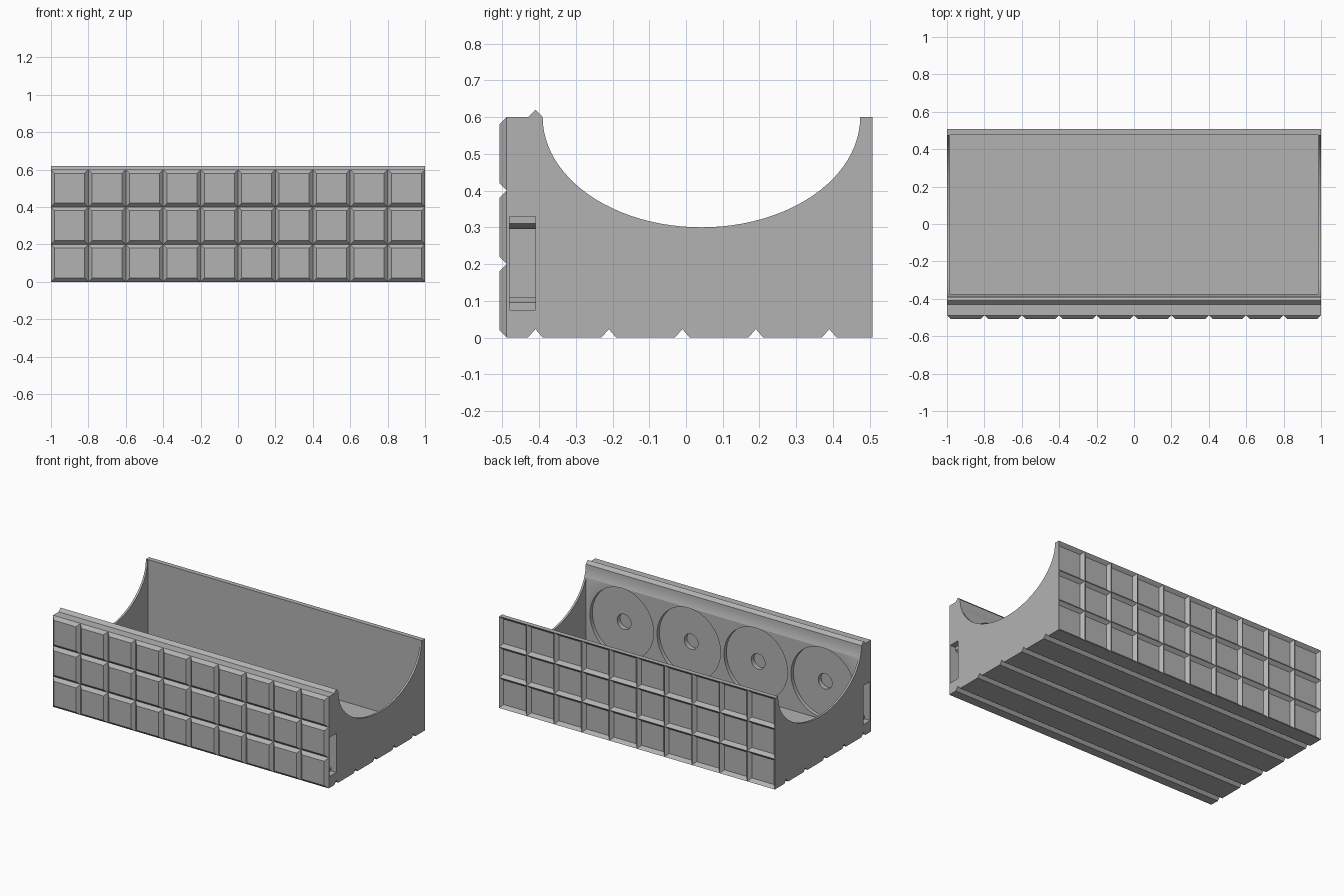
import bpy, bmesh, math
from mathutils import Matrix

cube = bpy.data.objects.get("Cube")
if cube:
    bpy.data.objects.remove(cube, do_unlink=True)

# One flat grey
GREY = (0.45, 0.45, 0.45, 1)
mat = bpy.data.materials.new("plain grey")
mat.use_nodes = True
mat.diffuse_color = GREY
mat.node_tree.nodes["Principled BSDF"].inputs["Base Color"].default_value = GREY

DEPTH = 0.508        # half depth over the tiles
RELIEF = 0.02        # tile height and bevel
HEIGHT = 0.6
PITCH = 0.2


def finish(name, bm):
    bmesh.ops.recalc_face_normals(bm, faces=bm.faces)
    mesh = bpy.data.meshes.new(name)
    bm.to_mesh(mesh)
    bm.free()
    mesh.materials.append(mat)
    ob = bpy.data.objects.new(name, mesh)
    bpy.context.collection.objects.link(ob)
    return ob


def prism(name, outline, place, a, b):
    """Extrude a 2D outline from a to b; place maps (u, v, w) to xyz."""
    bm = bmesh.new()
    face = bm.faces.new([bm.verts.new(place(u, v, a)) for u, v in outline])
    ext = bmesh.ops.extrude_face_region(bm, geom=[face])["geom"]
    shift = [q - p for p, q in zip(place(0, 0, a), place(0, 0, b))]
    bmesh.ops.translate(bm, vec=shift, verts=[g for g in ext if isinstance(g, bmesh.types.BMVert)])
    return finish(name, bm)


def along_x(u, v, w):
    return (w, u, v)


def along_y(u, v, w):
    return (u, w, v)


def ellipse(cu, cv, ru, rv, n):
    return [(cu + ru * math.cos(math.tau * i / n), cv + rv * math.sin(math.tau * i / n)) for i in range(n)]


def cut(body, cutter):
    cutter.hide_render = True
    mod = body.modifiers.new("cut", "BOOLEAN")
    mod.operation = "DIFFERENCE"
    mod.solver = "EXACT"
    mod.object = cutter
    bpy.context.view_layer.objects.active = body
    bpy.ops.object.modifier_apply(modifier=mod.name)
    bpy.data.objects.remove(cutter, do_unlink=True)


# Block body: V grooves underneath, one matching ridge on top
front, back = -0.484, 0.485
outline = [(front, 0)]
for k in range(5):
    y = -0.41 + k * PITCH
    outline += [(y - RELIEF, 0), (y, 0.023), (y + RELIEF, 0)]
outline += [(back, 0), (back, HEIGHT), (-0.39, HEIGHT), (-0.41, 0.62), (-0.43, HEIGHT), (front, HEIGHT)]
body = prism("trough_body", outline, along_x, -1, 1)

# Rounded channel through both ends, then the box cavity between the end walls
cut(body, prism("channel", ellipse(0.042, HEIGHT, 0.432, 0.3, 96), along_x, -1.1, 1.1))
cavity = [(-0.375, 0.05), (0.477, 0.05), (0.477, 0.8), (-0.375, 0.8)]
cut(body, prism("cavity", cavity, along_x, -0.987, 0.987))

# Four round recesses with a centre hole in the inner front wall
for i in range(4):
    x = (i - 1.5) * 0.486
    cut(body, prism("recess", ellipse(x, 0.29, 0.23, 0.23, 64), along_y, -0.4, -0.3))
    cut(body, prism("hole", ellipse(x, 0.29, 0.05, 0.05, 32), along_y, -0.43, -0.3))

# Stepped socket in each end
half = [(1.05, 0.1275), (0.96, 0.1275), (0.96, 0.1075), (0.93, 0.0925), (0.8, 0.0925)]
for side in (-1, 1):
    socket = [(side * x, 0.2025 - h) for x, h in half] + [(side * x, 0.2025 + h) for x, h in reversed(half)]
    cut(body, prism("socket", socket, along_y, -0.48, -0.409))

bpy.ops.object.select_all(action="DESELECT")
body.select_set(True)
bpy.context.view_layer.objects.active = body
bpy.ops.object.shade_smooth_by_angle(angle=math.radians(25))


# Tile relief: raised on the front, sunken on the back
def tile_panel(name, turn, y, relief, inner):
    bm = bmesh.new()
    bmesh.ops.create_grid(bm, x_segments=10, y_segments=3, size=1)
    place = (Matrix.Translation((0, y, HEIGHT / 2)) @ Matrix.Rotation(turn, 4, "Z")
             @ Matrix.Rotation(math.pi / 2, 4, "X") @ Matrix.Diagonal((1, HEIGHT / 2, 1, 1)))
    bmesh.ops.transform(bm, matrix=place, verts=bm.verts)
    bm.normal_update()
    rim = [e for e in bm.edges if e.is_boundary]
    bmesh.ops.inset_individual(bm, faces=bm.faces[:], thickness=RELIEF, depth=relief, use_even_offset=True)
    rim = [e for e in bm.edges if e.is_boundary]
    ext = bmesh.ops.extrude_edge_only(bm, edges=rim)["geom"]
    for v in ext:
        if isinstance(v, bmesh.types.BMVert):
            v.co.y = inner
    bmesh.ops.contextual_create(bm, geom=[e for e in bm.edges if e.is_boundary])
    return finish(name, bm)


tile_panel("front_tiles", 0, -DEPTH + RELIEF, RELIEF, front)
tile_panel("back_tile_pockets", math.pi, DEPTH, -RELIEF, back)
